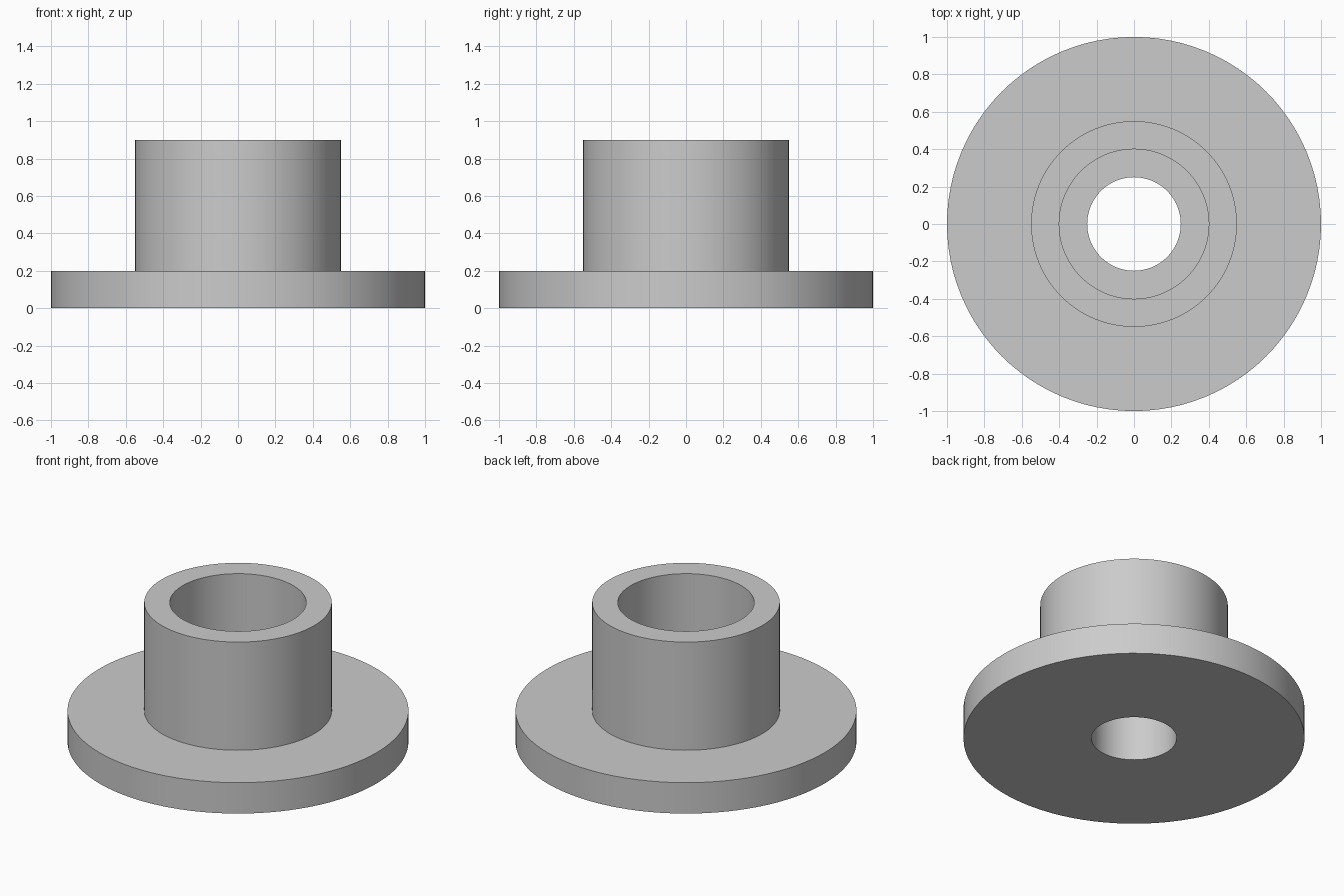
import bpy
import bmesh
import math

SEGMENTS = 96

cube = bpy.data.objects.get("Cube")
if cube:
    bpy.data.objects.remove(cube, do_unlink=True)

# Plain grey material
grey = bpy.data.materials.new("plain_grey")
grey.use_nodes = True
colour = (0.6, 0.6, 0.6, 1)
grey.diffuse_color = colour
grey.node_tree.nodes["Principled BSDF"].inputs["Base Color"].default_value = colour


def lathe(name, profile, material):
    """Turn a closed (radius, height) profile around the z axis."""
    bm = bmesh.new()
    verts = [bm.verts.new((r, 0, z)) for r, z in profile]
    edges = [bm.edges.new((verts[i - 1], v)) for i, v in enumerate(verts)]
    bmesh.ops.spin(bm, geom=verts + edges, cent=(0, 0, 0), axis=(0, 0, 1),
                   angle=math.tau, steps=SEGMENTS, use_merge=True)
    bmesh.ops.remove_doubles(bm, verts=bm.verts, dist=0.0001)
    bmesh.ops.recalc_face_normals(bm, faces=bm.faces)
    mesh = bpy.data.meshes.new(name)
    bm.to_mesh(mesh)
    bm.free()
    mesh.materials.append(material)
    obj = bpy.data.objects.new(name, mesh)
    bpy.context.collection.objects.link(obj)
    return obj


# Flange and hub turned as one solid, with a stepped bore through the middle
flange_r, hub_r, bore_r, hole_r = 1.0, 0.55, 0.4, 0.25
flange_z, step_z, top_z = 0.2, 0.4, 0.9
bushing = lathe("flanged_bushing", [
    (hole_r, 0), (flange_r, 0), (flange_r, flange_z), (hub_r, flange_z),
    (hub_r, top_z), (bore_r, top_z), (bore_r, step_z), (hole_r, step_z),
], grey)

# Smooth round walls with crisp rims
bpy.ops.object.select_all(action="DESELECT")
bushing.select_set(True)
bpy.context.view_layer.objects.active = bushing
bpy.ops.object.shade_smooth_by_angle(angle=math.radians(30))
